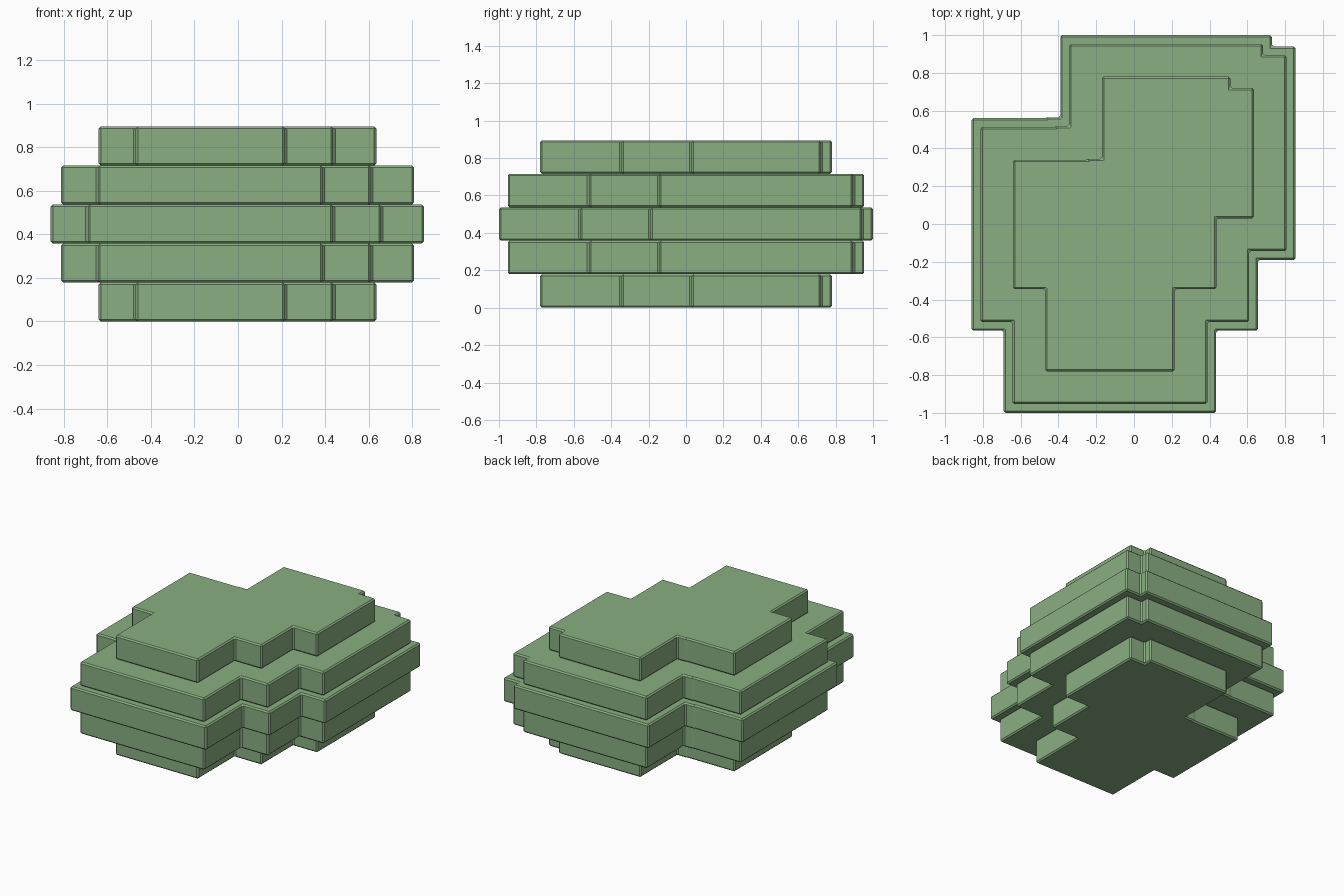
import bpy
import bmesh
from mathutils import Vector

cube = bpy.data.objects.get("Cube")
if cube:
    bpy.data.objects.remove(cube, do_unlink=True)

# One leafy green for every tier
green = bpy.data.materials.new("leaf_green")
green.use_nodes = True
COLOUR = (0.25, 0.43, 0.22, 1.0)
green.diffuse_color = COLOUR
green.node_tree.nodes["Principled BSDF"].inputs["Base Color"].default_value = COLOUR

# Widest outline, counter-clockwise
OUTLINE = [Vector(p) for p in (
    (-0.69, -1), (0.435, -1), (0.435, -0.565), (0.657, -0.565),
    (0.657, -0.19), (0.855, -0.19), (0.855, 0.94), (0.73, 0.94),
    (0.73, 1), (-0.39, 1), (-0.39, 0.565), (-0.465, 0.565),
    (-0.465, 0.56), (-0.86, 0.56), (-0.86, -0.565), (-0.69, -0.565))]
TIER = 0.179
BEVEL = 0.01


def inset(points, distance):
    """Move every wall of a right-angled outline inward."""
    result = []
    for i, p in enumerate(points):
        a = (p - points[i - 1]).normalized()
        b = (points[(i + 1) % len(points)] - p).normalized()
        result.append(p + distance * Vector((-a.y - b.y, a.x + b.x)))
    return result


def chamfer(points):
    """Replace each corner by two points, shortened beside tiny steps."""
    result = []
    for i, p in enumerate(points):
        to_prev = points[i - 1] - p
        to_next = points[(i + 1) % len(points)] - p
        for edge in (to_prev, to_next):
            result.append(p + edge.normalized() * min(BEVEL, edge.length * 0.4))
    return result


def make_tier(name, base, distance):
    outline = inset(OUTLINE, distance)
    cap, wall = inset(outline, BEVEL), chamfer(outline)
    bm = bmesh.new()

    def ring(points, z):
        return [bm.verts.new((p.x, p.y, z)) for p in points]

    bottom = ring(cap, base)
    low = ring(wall, base + BEVEL)
    high = ring(wall, base + TIER - BEVEL)
    top = ring(cap, base + TIER)
    n = len(cap)
    bm.faces.new(top)
    bm.faces.new(bottom[::-1])
    for i in range(2 * n):
        j = (i + 1) % (2 * n)
        bm.faces.new((low[i], low[j], high[j], high[i]))
    for i in range(n):
        j = (i + 1) % n
        first, second, following = 2 * i, 2 * i + 1, 2 * j
        # Bevel strips along the rims, then the corner triangles
        bm.faces.new((high[second], high[following], top[j], top[i]))
        bm.faces.new((low[following], low[second], bottom[i], bottom[j]))
        bm.faces.new((high[first], high[second], top[i]))
        bm.faces.new((low[second], low[first], bottom[i]))
    mesh = bpy.data.meshes.new(name)
    bm.to_mesh(mesh)
    bm.free()
    mesh.materials.append(green)
    bpy.context.collection.objects.link(bpy.data.objects.new(name, mesh))


# Five stacked tiers, narrowing above and below the middle
TIERS = (("bottom_tier", 0.22), ("lower_tier", 0.047), ("middle_tier", 0),
         ("upper_tier", 0.047), ("top_tier", 0.22))
for level, (name, distance) in enumerate(TIERS):
    make_tier(name, level * TIER, distance)
